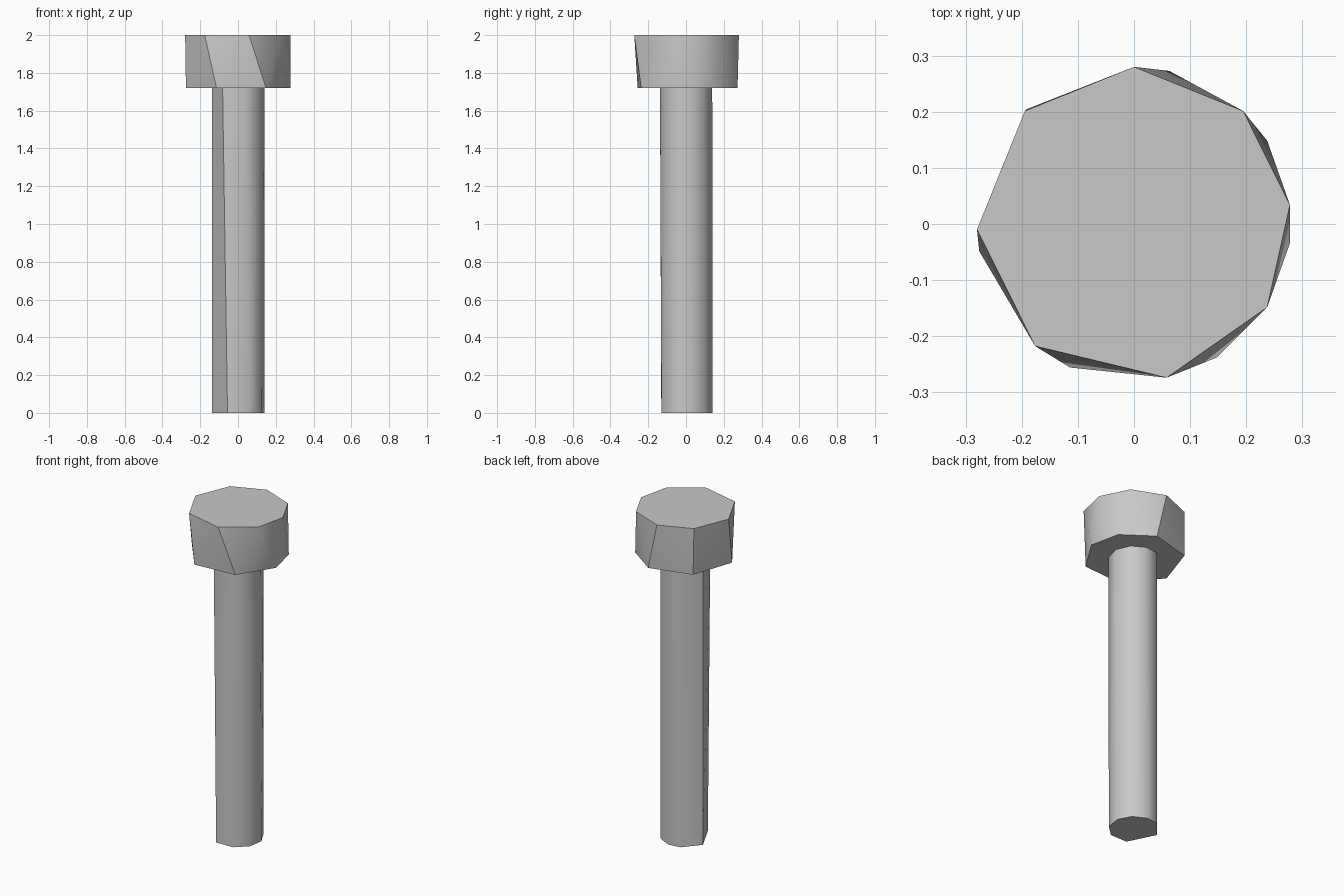
import bpy
import bmesh
from math import cos, sin, radians

cube = bpy.data.objects.get("Cube")
if cube:
    bpy.data.objects.remove(cube, do_unlink=True)

# Single plain grey
grey = bpy.data.materials.new("plain grey")
grey.use_nodes = True
colour = (0.58, 0.58, 0.58, 1)
grey.diffuse_color = colour
grey.node_tree.nodes["Principled BSDF"].inputs["Base Color"].default_value = colour


def hewn_prism(name, radius, low, high, low_angles, high_angles, smooth_angle):
    """Solid hull between two uneven rings of corners."""
    bm = bmesh.new()
    for z, angles in ((low, low_angles), (high, high_angles)):
        for a in map(radians, angles):
            bm.verts.new((radius * cos(a), radius * sin(a), z))
    bmesh.ops.convex_hull(bm, input=bm.verts)
    # Merge the flat end caps back into single faces
    bmesh.ops.dissolve_limit(bm, angle_limit=radians(0.5),
                             verts=bm.verts, edges=bm.edges)
    bmesh.ops.recalc_face_normals(bm, faces=bm.faces)
    mesh = bpy.data.meshes.new(name)
    bm.to_mesh(mesh)
    bm.free()
    mesh.materials.append(grey)
    obj = bpy.data.objects.new(name, mesh)
    bpy.context.collection.objects.link(obj)
    bpy.ops.object.select_all(action="DESELECT")
    obj.select_set(True)
    bpy.context.view_layer.objects.active = obj
    bpy.ops.object.shade_smooth_by_angle(angle=radians(smooth_angle))
    return obj


# Wide head, seven corners below and eight above
hewn_prism("head", 0.28, 1.72, 2.0,
           (-170, -114, -58, -7, 32, 77, 133),
           (-178, -129, -78, -32, 7, 46, 90, 134), 30)

# Long shaft, with one broad flat side
hewn_prism("shaft", 0.142, 0, 1.72,
           (-113, -66, -27, 10, 46, 82, 113, 166),
           (-125, -76, -35, 5, 42, 78, 113, 166), 45)
